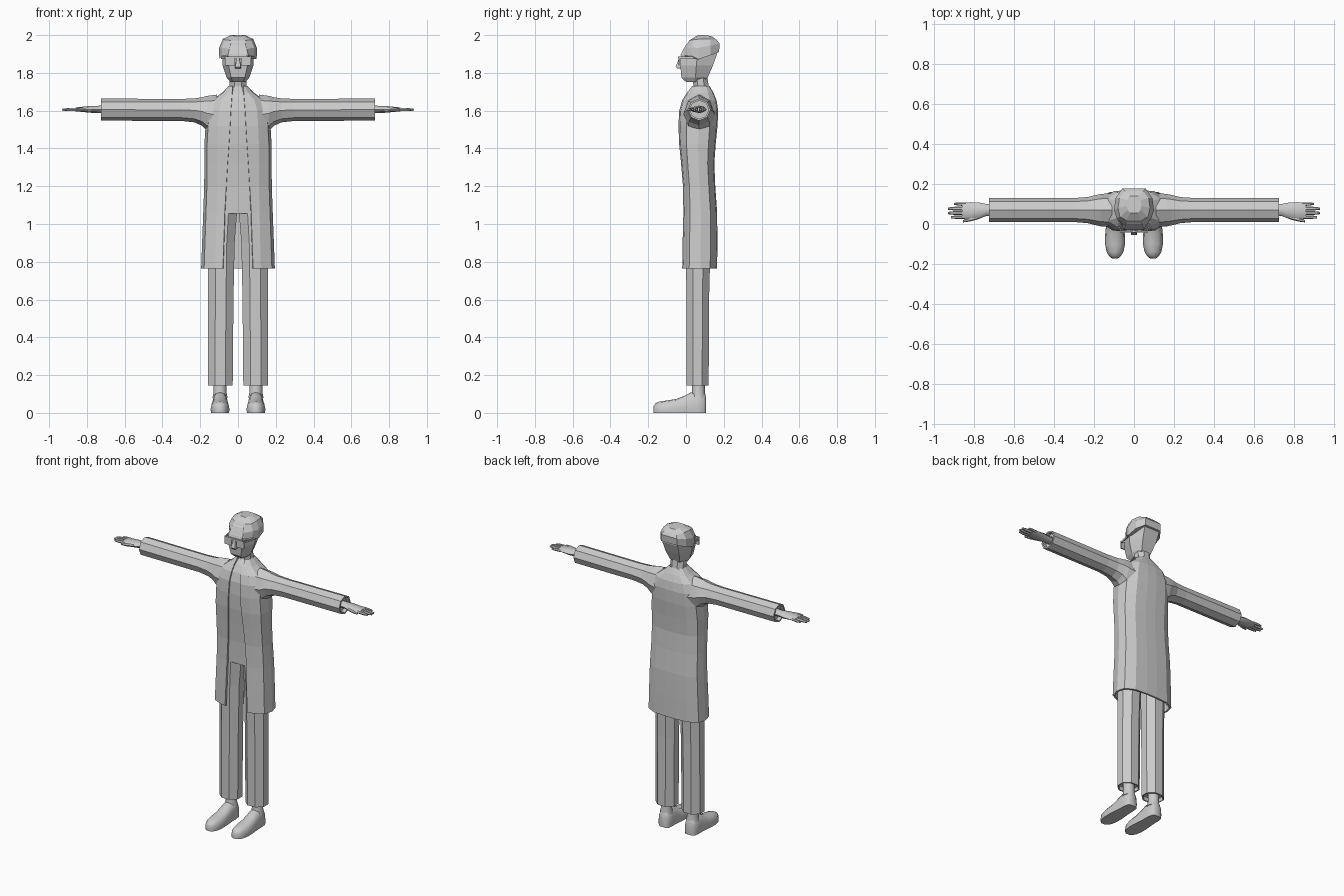
import bpy, bmesh, math
from mathutils import Vector

grey = bpy.data.materials.new("light grey")
grey.diffuse_color = (0.6, 0.6, 0.6, 1)


def loft(name, rings, closed=True, caps=(True, True), smooth=False, thick=0):
    """Skin a list of equal-length point rings."""
    bm = bmesh.new()
    vs = [[bm.verts.new(p) for p in r] for r in rings]
    n = len(rings[0])
    for a, b in zip(vs, vs[1:]):
        for i in range(n if closed else n - 1):
            j = (i + 1) % n
            bm.faces.new((a[i], a[j], b[j], b[i]))
    if caps[0]:
        bm.faces.new(vs[0][::-1])
    if caps[1]:
        bm.faces.new(vs[-1])
    bmesh.ops.recalc_face_normals(bm, faces=bm.faces)
    me = bpy.data.meshes.new(name)
    bm.to_mesh(me)
    bm.free()
    me.materials.append(grey)
    ob = bpy.data.objects.new(name, me)
    bpy.context.collection.objects.link(ob)
    if thick:
        m = ob.modifiers.new("thickness", 'SOLIDIFY')
        m.thickness = thick
        m.offset = -1
    if smooth:
        bpy.context.view_layer.objects.active = ob
        ob.select_set(True)
        bpy.ops.object.shade_smooth_by_angle(angle=math.radians(50))
        ob.select_set(False)
    return ob


def sym(half):
    """Complete a half ring (x > 0, front to back) across x = 0."""
    return list(half) + [(-x, y, z) for x, y, z in reversed(half)]


def oval(axis, pos, c, r, n=8, turn=0.0):
    """Polygon ring across an axis; c and r are centre and radius pairs."""
    pts = []
    for i in range(n):
        a = 2 * math.pi * (i + turn) / n
        k = 1 / math.cos(math.pi / n) if turn else 1
        u, v = c[0] + r[0] * k * math.cos(a), c[1] + r[1] * k * math.sin(a)
        pts.append({'x': (pos, u, v), 'y': (u, pos, v), 'z': (u, v, pos)}[axis])
    return pts


# coat: open-fronted shell, (z, half width, front y, back y, half gap)
coat = [(0.765, .195, -.02, .165, .08), (0.9, .19, -.018, .166, .075),
        (1.06, .184, -.014, .165, .07), (1.2, .179, -.016, .155, .062),
        (1.32, .178, -.026, .15, .055), (1.42, .178, -.036, .157, .048),
        (1.52, .172, -.04, .167, .042), (1.60, .165, -.036, .17, .038),
        (1.655, .14, -.02, .162, .034), (1.695, .085, .005, .145, .031),
        (1.73, .05, .033, .125, .028)]
rings = []
for z, w, f, b, g in coat:
    d = b - f
    rings.append(sym([(g, f, z), (max(.62 * w, g + .005), f + .04 * d, z),
                      (.92 * w, f + .2 * d, z), (w, f + .52 * d, z),
                      (.93 * w, b - .2 * d, z), (.62 * w, b - .03 * d, z),
                      (.2 * w, b, z)]))
loft("coat", rings, closed=False, caps=(False, False), thick=.012)

# shirt filling the coat opening
shirt = [(1.055, .15, -.004, .14), (1.2, .15, -.008, .14), (1.32, .15, -.018, .135),
         (1.42, .15, -.028, .14), (1.52, .145, -.032, .15), (1.60, .135, -.028, .15),
         (1.655, .11, -.012, .145), (1.695, .065, .012, .13), (1.725, .042, .038, .12)]
loft("shirt", [sym([(.4 * w, f, z), (.85 * w, f + .025, z), (w, .07, z),
                    (.7 * w, b, z)]) for z, w, f, b in shirt])

# neck
loft("neck", [oval('z', z, (0, y), (rx, ry), 8, .5) for z, y, rx, ry in
              [(1.68, .08, .058, .05), (1.73, .08, .046, .04), (1.80, .07, .045, .04)]])

# head: chin to crown
head = [(1.752, (.028, .0), (.04, .045), (.022, .09)),
        (1.775, (.036, -.024), (.06, .05), (.036, .115)),
        (1.84, (.05, -.03), (.082, .055), (.05, .143)),
        (1.90, (.052, -.027), (.084, .06), (.055, .165)),
        (1.95, (.04, .0), (.078, .07), (.05, .16)),
        (1.985, (.025, .04), (.045, .08), (.035, .13))]
loft("head", [sym([(x, y, z) for x, y in p]) for z, *p in head])

# hair: cap with a lower edge that dips at the temples
loft("hair", [sym(h) for h in (
    [(.045, -.03, 1.892), (.084, .03, 1.89), (.099, .065, 1.872), (.092, .13, 1.893), (.058, .175, 1.91)],
    [(.045, -.014, 1.925), (.087, .03, 1.935), (.1, .068, 1.932), (.092, .13, 1.945), (.058, .178, 1.955)],
    [(.038, .018, 1.972), (.07, .035, 1.975), (.08, .08, 1.98), (.073, .13, 1.98), (.045, .165, 1.972)],
    [(.02, .055, 1.996), (.032, .07, 2.0), (.037, .09, 2.0), (.035, .12, 1.997), (.022, .14, 1.992)])])

# nose
loft("nose", [sym([(a, f, z), (a * 1.3, -.02, z)]) for z, a, f in
              [(1.822, .012, -.045), (1.832, .014, -.055), (1.885, .006, -.034)]])


def box(name, x0, x1, y0, y1, z0, z1):
    loft(name, [[(x0, y0, z), (x1, y0, z), (x1, y1, z), (x0, y1, z)] for z in (z0, z1)])


# glasses
box("glasses_bridge", -.07, .07, -.042, -.034, 1.876, 1.888)

for s, side in ((1, "left"), (-1, "right")):
    def flip(rs):
        return [[(s * x, y, z) for x, y, z in r] for r in rs]

    box(side + "_lens", *sorted((s * .018, s * .07)), -.04, -.034, 1.838, 1.878)
    loft(side + "_glasses_arm", flip([[(x, y, 1.874), (x + .006, y, 1.874), (x + .006, y, 1.886),
                                       (x, y, 1.886)] for x, y in ((.064, -.04), (.084, .06))]))

    # sleeve flaring into the shoulder, with a recessed cuff
    sleeve = [(.11, -.015, .155, 1.47, 1.685), (.165, -.012, .15, 1.495, 1.678),
              (.19, -.006, .145, 1.52, 1.671), (.23, .004, .135, 1.538, 1.665),
              (.30, .01, .13, 1.546, 1.662), (.725, .01, .13, 1.547, 1.664),
              (.725, .02, .12, 1.557, 1.654), (.70, .02, .12, 1.557, 1.654)]
    loft(side + "_sleeve", flip([oval('x', x, ((a + b) / 2, (c + d) / 2), ((b - a) / 2, (d - c) / 2))
                                 for x, a, b, c, d in sleeve]))

    # hand: wrist and palm
    palm = [(.69, .07, .03, .02), (.74, .07, .03, .019), (.78, .066, .042, .018),
            (.82, .064, .045, .014), (.86, .066, .04, .01)]
    loft(side + "_palm", flip([oval('x', x, (y, 1.607), (ry, rz)) for x, y, ry, rz in palm]),
         smooth=True)
    # fingers and thumb: (root, tip, radius)
    digits = [((.845, .034), (.915, .034), .009), ((.85, .055), (.932, .055), .0095),
              ((.85, .077), (.93, .077), .0095), ((.84, .098), (.90, .101), .008),
              ((.775, .035), (.855, .014), .01)]
    for i, (p, q, r) in enumerate(digits):
        p, q = Vector(p), Vector(q)
        stops = [(0, 1), (.6, 1), (1, .6)]
        loft(f"{side}_digit_{i + 1}", flip([
            oval('x', p.lerp(q, t).x, (p.lerp(q, t).y, 1.607 - .002 * t), (r * k, r * k), 6)
            for t, k in stops]), smooth=True)

    # trouser leg with a recessed hem
    leg = [(.17, .035, .155, .01, .112), (.145, .035, .155, .01, .112),
           (.145, .028, .16, .002, .12), (.60, .024, .16, .002, .122),
           (.90, .018, .16, .0, .13), (1.05, .006, .16, -.002, .14), (1.12, .001, .15, .0, .14)]
    loft(side + "_trouser_leg", flip([oval('z', z, ((a + b) / 2, (c + d) / 2),
                                           ((b - a) / 2, (d - c) / 2), 8, .5)
                                      for z, a, b, c, d in leg]))

    # ankle
    loft(side + "_ankle", flip([oval('z', z, (.095, .066), (r, r), 12)
                                for z, r in ((.08, .04), (.11, .034), (.18, .034))]), smooth=True)

    # shoe: arched sections from heel to toe (y, half width, height)
    shoe = [(.106, .024, .085), (.095, .037, .105), (.06, .042, .112), (.025, .042, .108),
            (-.01, .045, .09), (-.05, .049, .074), (-.10, .05, .066), (-.14, .042, .06),
            (-.16, .03, .052), (-.172, .015, .038)]
    arch = [(-.96, 0), (-1, .3), (-.9, .65), (-.6, .92), (0, 1),
            (.6, .92), (.9, .65), (1, .3), (.96, 0)]
    loft(side + "_shoe", flip([[(.095 + w * u, y, h * v) for u, v in arch]
                               for y, w, h in shoe]), smooth=True)
